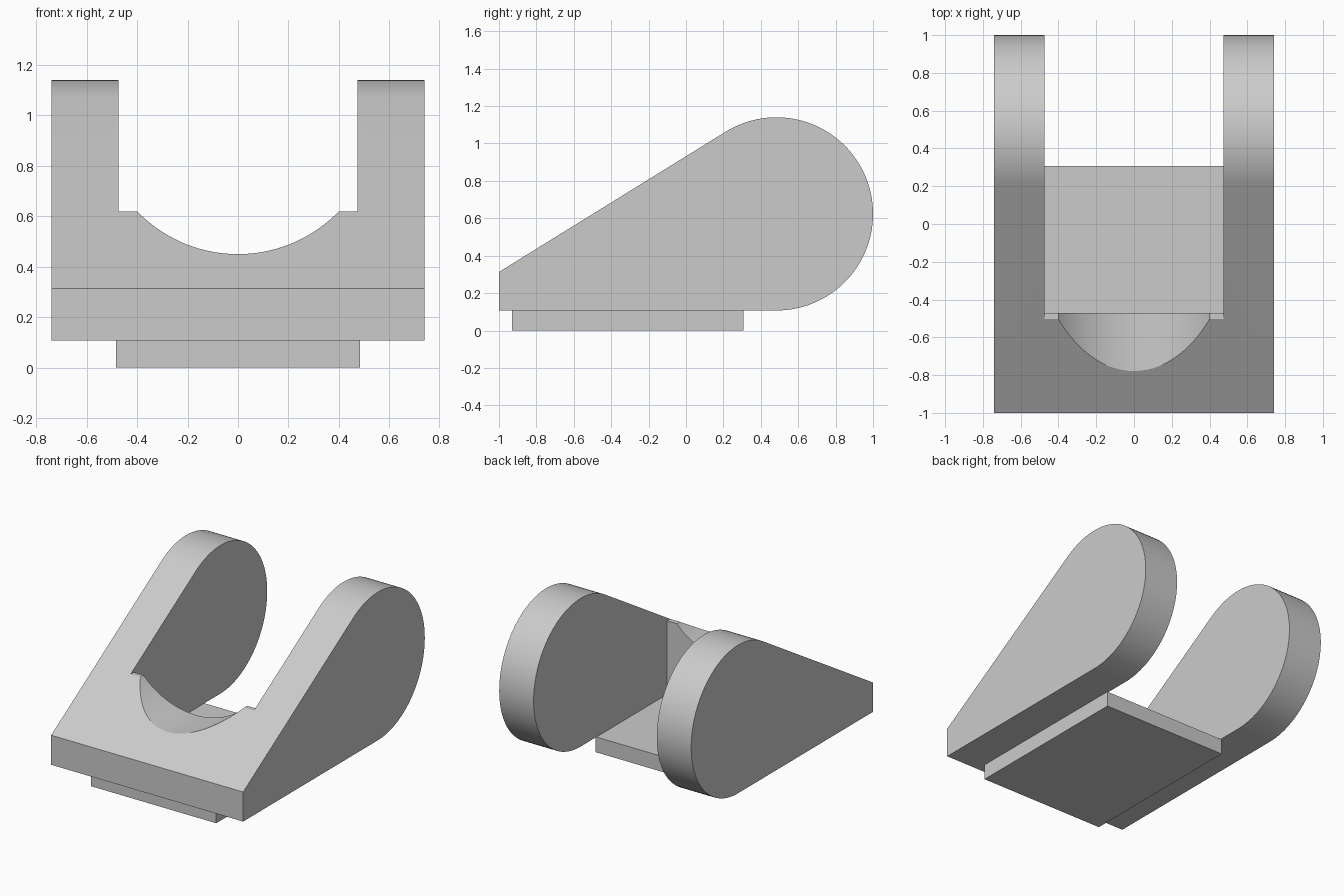
import bpy, bmesh, math
from mathutils import Vector

cube = bpy.data.objects.get("Cube")
if cube:
    bpy.data.objects.remove(cube, do_unlink=True)

grey = bpy.data.materials.new("light grey")
grey.use_nodes = True
colour = (0.6, 0.6, 0.6, 1)
grey.diffuse_color = colour
grey.node_tree.nodes["Principled BSDF"].inputs["Base Color"].default_value = colour


def extrude(name, points, sweep):
    """Close the 3D outline into a face and sweep it into a solid."""
    bm = bmesh.new()
    face = bm.faces.new([bm.verts.new(p) for p in points])
    side = bmesh.ops.extrude_face_region(bm, geom=[face], use_keep_orig=True)
    moved = [v for v in side["geom"] if isinstance(v, bmesh.types.BMVert)]
    bmesh.ops.translate(bm, verts=moved, vec=sweep)
    bmesh.ops.recalc_face_normals(bm, faces=bm.faces)
    mesh = bpy.data.meshes.new(name)
    bm.to_mesh(mesh)
    bm.free()
    mesh.materials.append(grey)
    ob = bpy.data.objects.new(name, mesh)
    bpy.context.collection.objects.link(ob)
    return ob


def activate(ob):
    bpy.ops.object.select_all(action='DESELECT')
    ob.select_set(True)
    bpy.context.view_layer.objects.active = ob


def cut(ob, cutter):
    """Subtract the cutter from the object and discard it."""
    mod = ob.modifiers.new("cut", 'BOOLEAN')
    mod.operation = 'DIFFERENCE'
    mod.solver = 'EXACT'
    mod.object = cutter
    activate(ob)
    bpy.ops.object.modifier_apply(modifier=mod.name)
    bpy.data.objects.remove(cutter, do_unlink=True)


def arc(centre, radius, start, end, steps):
    return [(centre[0] + radius * math.cos(start + (end - start) * i / steps),
             centre[1] + radius * math.sin(start + (end - start) * i / steps))
            for i in range(steps + 1)]


half_width, half_gap = 0.74, 0.475
base_z, nose_z, ledge_z = 0.107, 0.313, 0.62
radius = 0.5165
centre = Vector((1 - radius, base_z + radius))

# Body: wedge whose sloping top runs tangent into a round back end
to_centre = centre - Vector((-1, nose_z))
slope = math.atan2(to_centre.y, to_centre.x) + math.asin(radius / to_centre.length)
outline = [(-1, nose_z), (-1, base_z)]
outline += arc(centre, radius, -math.pi / 2, slope + math.pi / 2, 64)
body = extrude("cradle_body", [(-half_width, y, z) for y, z in outline],
               (2 * half_width, 0, 0))

# Saddle: shallow round trough with small ledges, open above
trough_x, trough_z = 0.40, 0.45
depth = ledge_z - trough_z
trough_r = (trough_x ** 2 + depth ** 2) / (2 * depth)
spread = math.asin(trough_x / trough_r)
saddle = [(half_gap, 2), (-half_gap, 2), (-half_gap, ledge_z)]
saddle += arc((0, trough_z + trough_r), trough_r,
              -math.pi / 2 - spread, -math.pi / 2 + spread, 40)
saddle += [(half_gap, ledge_z)]
cut(body, extrude("saddle_cutter", [(x, -1.5, z) for x, z in saddle], (0, 3, 0)))

# Gap between the two arms
gap = [(-half_gap, -0.47), (half_gap, -0.47), (half_gap, 1.5), (-half_gap, 1.5)]
cut(body, extrude("gap_cutter", [(x, y, -0.5) for x, y in gap], (0, 0, 3)))

# Foot plate under the body, also the floor of the gap
foot = [(-0.483, -0.93), (0.483, -0.93), (0.483, 0.308), (-0.483, 0.308)]
plate = extrude("foot_plate", [(x, y, 0) for x, y in foot], (0, 0, base_z))

for ob in (body, plate):
    activate(ob)
    bpy.ops.object.shade_smooth_by_angle(angle=math.radians(25))
